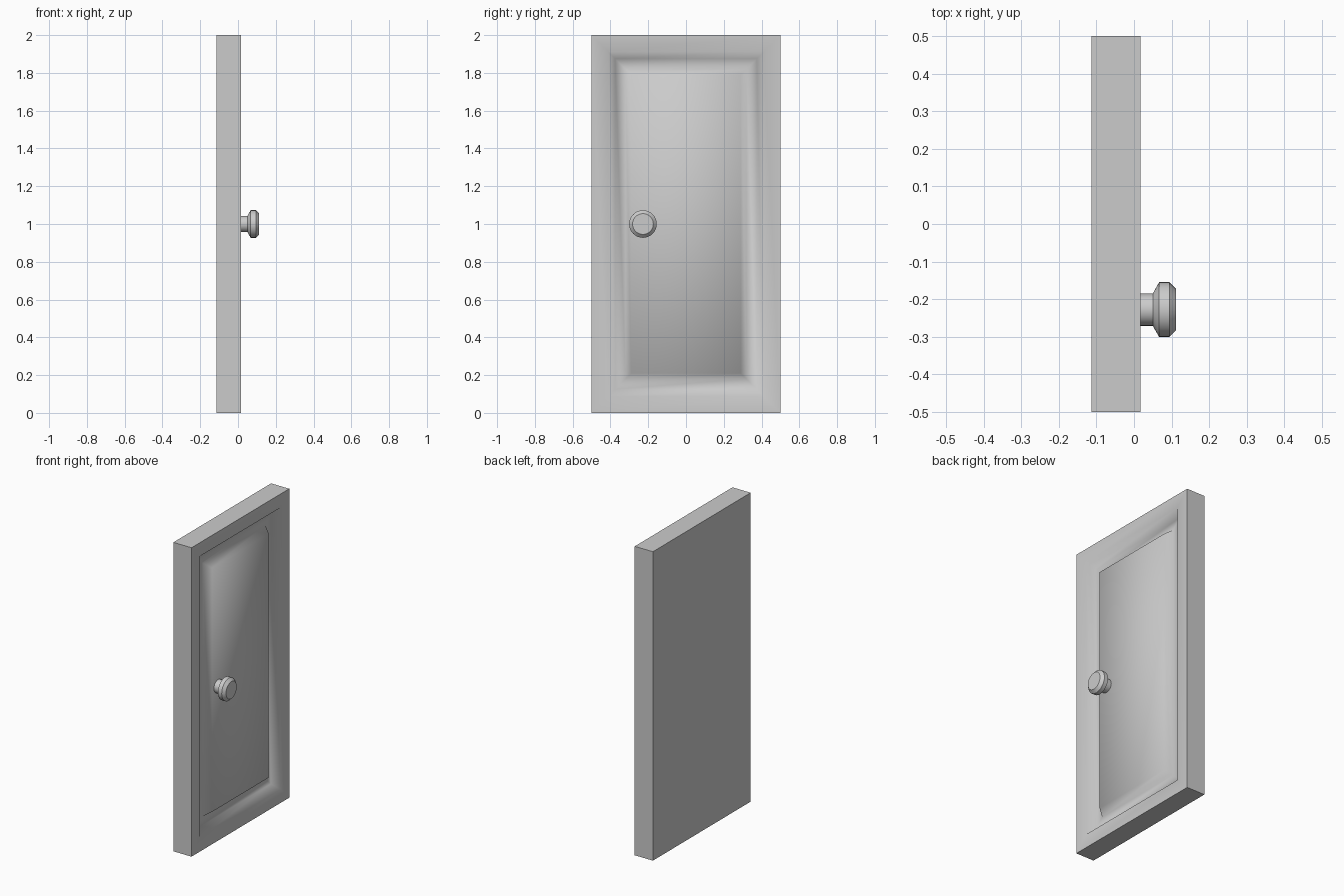
import bpy, bmesh
from math import radians
from mathutils import Matrix, Vector

cube = bpy.data.objects.get("Cube")
if cube:
    bpy.data.objects.remove(cube, do_unlink=True)

grey = bpy.data.materials.new("light_grey")
grey.use_nodes = True
colour = (0.6, 0.6, 0.6, 1)
grey.diffuse_color = colour
grey.node_tree.nodes["Principled BSDF"].inputs["Base Color"].default_value = colour


def finish(bm, name, angle):
    """Turn the bmesh into a named object with sharp edges above the angle."""
    bmesh.ops.recalc_face_normals(bm, faces=bm.faces)
    mesh = bpy.data.meshes.new(name)
    bm.to_mesh(mesh)
    bm.free()
    mesh.materials.append(grey)
    obj = bpy.data.objects.new(name, mesh)
    bpy.context.collection.objects.link(obj)
    bpy.ops.object.select_all(action="DESELECT")
    obj.select_set(True)
    bpy.context.view_layer.objects.active = obj
    bpy.ops.object.shade_smooth_by_angle(angle=radians(angle))
    return obj


# Door slab with a grooved raised panel on its +x face
back, face = -0.113, 0.017
bm = bmesh.new()
bmesh.ops.create_cube(bm, size=1)
bmesh.ops.scale(bm, vec=(face - back, 1, 2), verts=bm.verts)
bmesh.ops.translate(bm, vec=((face + back) / 2, 0, 1), verts=bm.verts)
bm.normal_update()
panel = max(bm.faces, key=lambda f: f.normal.x)
for width, depth in ((0.088, 0), (0.037, -0.045), (0.055, 0), (0.03, 0.045)):
    bmesh.ops.inset_individual(bm, faces=[panel], thickness=width, depth=depth,
                               use_even_offset=True)
    bm.normal_update()
finish(bm, "door_slab", 70)

# Round knob: (distance along x, radius) profile spun about the x axis
profile = [(face - 0.01, 0), (face - 0.01, 0.043), (0.05, 0.043), (0.067, 0.073),
           (0.094, 0.073), (0.112, 0.055), (0.112, 0)]
centre = Vector((0, -0.228, 1))
bm = bmesh.new()
verts = [bm.verts.new(centre + Vector((x, r, 0))) for x, r in profile]
edges = [bm.edges.new(pair) for pair in zip(verts, verts[1:])]
bmesh.ops.spin(bm, geom=verts + edges, cent=centre, axis=(1, 0, 0),
               angle=radians(360), steps=32, use_duplicate=False)
bmesh.ops.remove_doubles(bm, verts=bm.verts, dist=0.0005)
finish(bm, "door_knob", 42)
